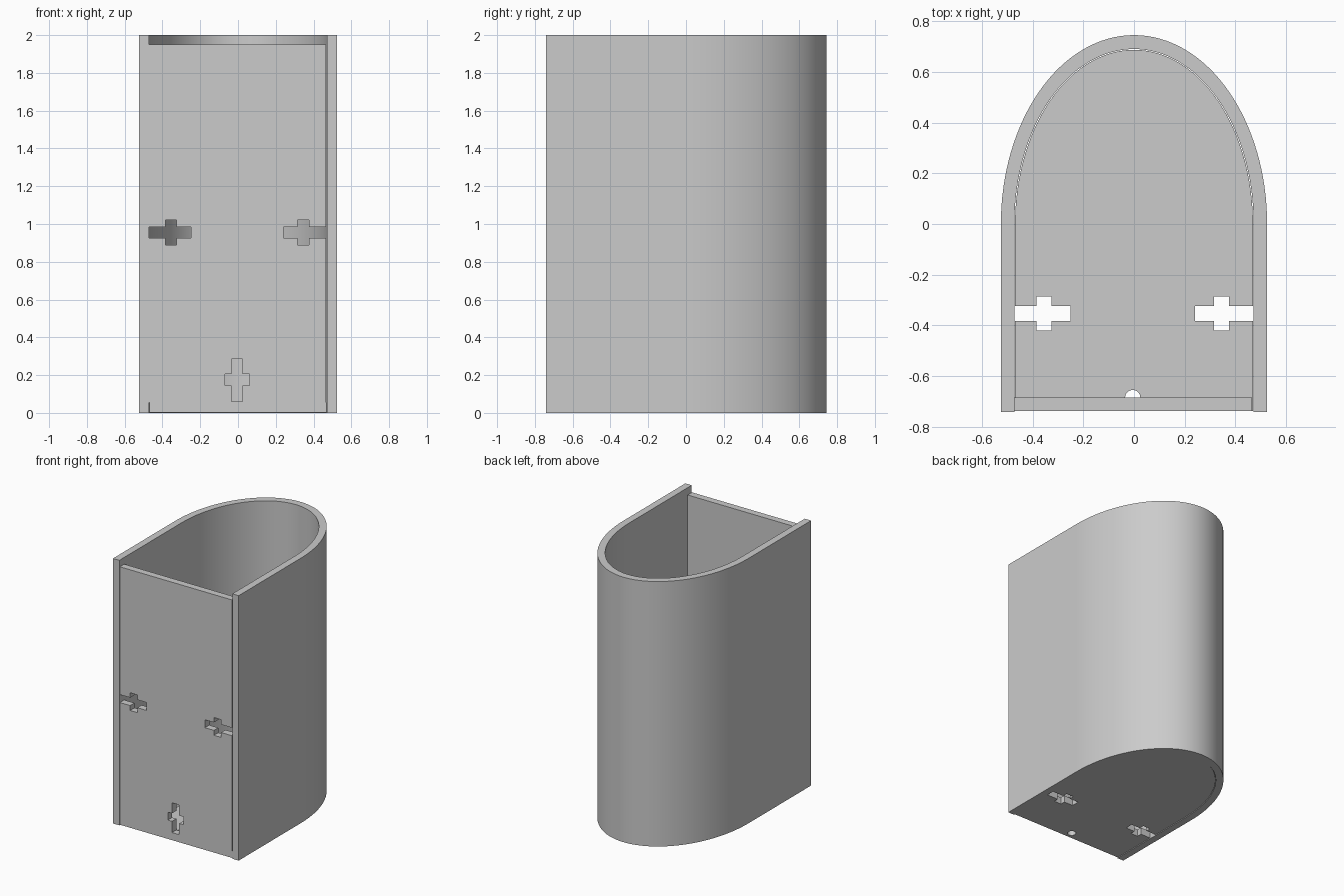
import bpy, bmesh
from math import sin, cos, pi
from mathutils import Vector

cube = bpy.data.objects.get("Cube")
if cube:
    bpy.data.objects.remove(cube, do_unlink=True)

# Single plain grey material
GREY = (0.6, 0.6, 0.6, 1)
grey = bpy.data.materials.new("plain_grey")
grey.use_nodes = True
grey.diffuse_color = GREY
grey.node_tree.nodes["Principled BSDF"].inputs["Base Color"].default_value = GREY

FRONT, THICK, GAP = -0.737, 0.052, 0.003


def prism(name, outline, low, high, upright=False):
    """Extrude a 2D outline along z, or along y when upright."""
    def place(a, b, h):
        return Vector((a, h, b)) if upright else Vector((a, b, h))
    bm = bmesh.new()
    face = bm.faces.new([bm.verts.new(place(a, b, low)) for a, b in outline])
    ext = bmesh.ops.extrude_face_region(bm, geom=[face])
    moved = [v for v in ext["geom"] if isinstance(v, bmesh.types.BMVert)]
    bmesh.ops.translate(bm, vec=place(0, 0, high - low), verts=moved)
    bmesh.ops.recalc_face_normals(bm, faces=bm.faces)
    mesh = bpy.data.meshes.new(name)
    bm.to_mesh(mesh)
    bm.free()
    mesh.materials.append(grey)
    obj = bpy.data.objects.new(name, mesh)
    bpy.context.collection.objects.link(obj)
    return obj


def arch(a, b, front, steps=64):
    """Straight sides closed by half an ellipse at the back."""
    curve = [(a * cos(pi * i / steps), b * sin(pi * i / steps)) for i in range(steps + 1)]
    return [(a, front)] + curve + [(-a, front)]


def cross(x0, x1, y0, y1, bar_x, bar_y):
    """Plus shape: overall limits, and limits of each bar."""
    (u0, u1), (v0, v1) = bar_x, bar_y
    return [(x0, v0), (u0, v0), (u0, y0), (u1, y0), (u1, v0), (x1, v0),
            (x1, v1), (u1, v1), (u1, y1), (u0, y1), (u0, v1), (x0, v1)]


def cut(obj, outline, low, high, upright=False):
    cutter = prism("cutter", outline, low, high, upright)
    cutter.hide_render = True
    mod = obj.modifiers.new("cut", "BOOLEAN")
    mod.object, mod.operation, mod.solver = cutter, "DIFFERENCE", "EXACT"
    bpy.context.view_layer.objects.active = obj
    bpy.ops.object.modifier_apply(modifier=mod.name)
    bpy.data.objects.remove(cutter, do_unlink=True)


def side_slots(obj, mid, low, high, upright=False):
    """Cross-shaped slots opening onto both side edges."""
    bar = (mid - 0.03, mid + 0.03)
    for x0, x1, u in ((-0.5, -0.25, -0.355), (0.24, 0.5, 0.345)):
        cut(obj, cross(x0, x1, mid - 0.067, mid + 0.067, (u - 0.03, u + 0.03), bar),
            low, high, upright)


# Curved wall, open at the front
wall = prism("curved_wall", arch(0.525, 0.745, -0.742) + arch(0.472, 0.69, -0.742)[::-1], 0, 2)

# Floor plate with two slots and a small round hole
floor = prism("floor_plate", arch(0.472 - GAP, 0.69 - GAP, FRONT), GAP, 0.055)
side_slots(floor, -0.353, -0.1, 0.2)
cut(floor, [(-0.005 + 0.03 * cos(pi * i / 16), -0.685 + 0.03 * sin(pi * i / 16))
            for i in range(32)], -0.1, 0.2)

# Front panel, slightly lower than the wall
panel = prism("front_panel", [(-0.471, 0.055), (0.466, 0.055), (0.466, 1.95), (-0.471, 1.95)],
              FRONT, FRONT + THICK, True)
side_slots(panel, 0.955, -0.8, -0.6, True)
cut(panel, cross(-0.07, 0.06, 0.06, 0.285, (-0.035, 0.025), (0.145, 0.205)), -0.8, -0.6, True)

# Smooth the curves and keep the corners crisp
for obj in (wall, floor, panel):
    bpy.ops.object.select_all(action="DESELECT")
    obj.select_set(True)
    bpy.context.view_layer.objects.active = obj
    bpy.ops.object.shade_smooth_by_angle()
